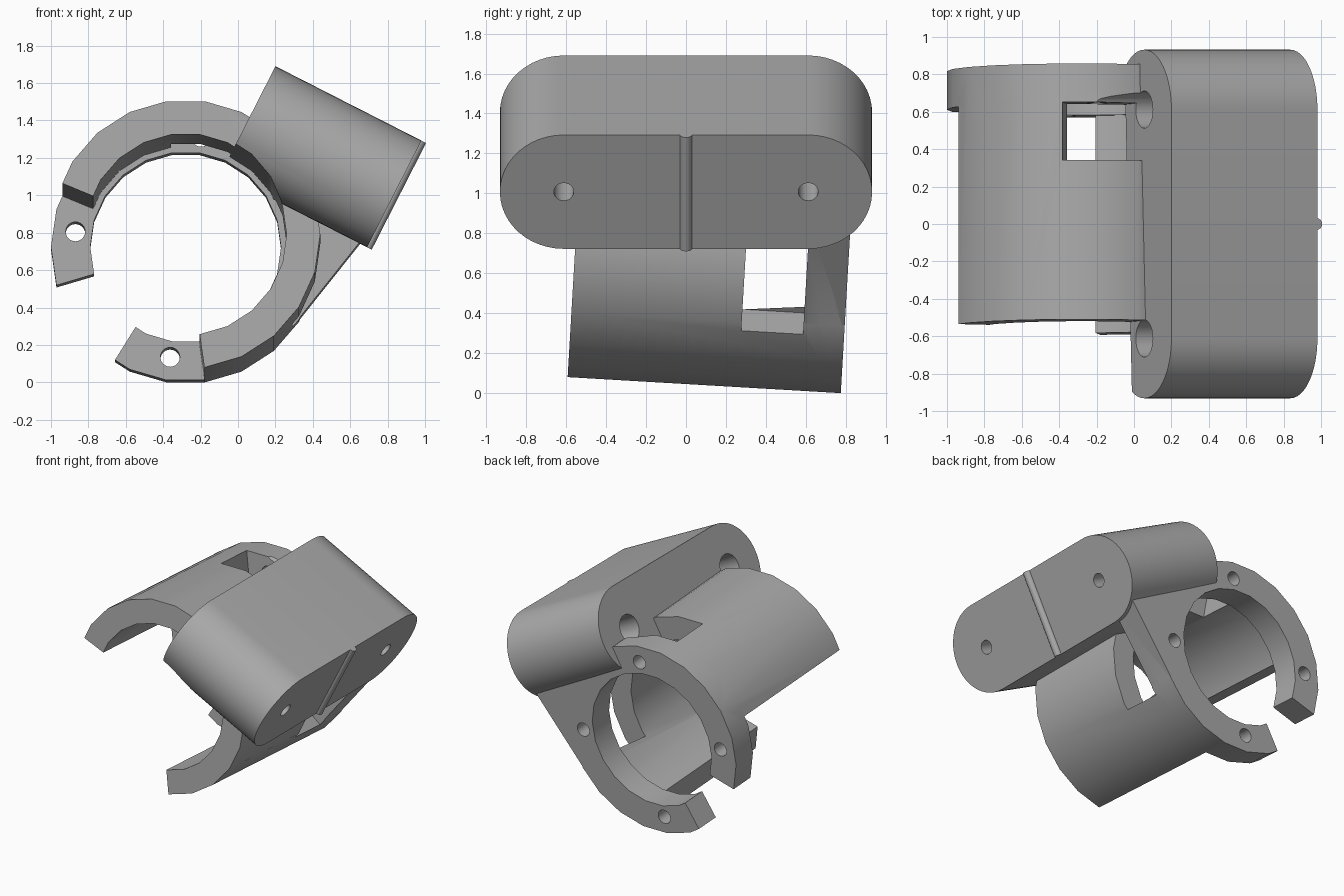
import bpy, bmesh, math
from mathutils import Matrix, Vector

cube = bpy.data.objects.get("Cube")
if cube:
    bpy.data.objects.remove(cube, do_unlink=True)

grey = bpy.data.materials.new("plain grey")
grey.use_nodes = True
grey.diffuse_color = (0.4, 0.4, 0.4, 1)
grey.node_tree.nodes["Principled BSDF"].inputs["Base Color"].default_value = (0.4, 0.4, 0.4, 1)

SIDES = 22
STEP = 360 / SIDES
# Clamp frame: axis along local y, tipped slightly down at the back
CLAMP = Matrix.Translation((-0.28, 0, 0.759)) @ Matrix.Rotation(math.radians(-3.35), 4, 'X')
# Block frame: local x along the screw holes, origin at the rear end centre
BLOCK = Matrix.Translation((0.055, 0, 1.405)) @ Matrix.Rotation(math.radians(27), 4, 'Y')
LENGTH, HALF, REACH = 0.876, 0.32, 0.612


def prism(name, outline, direction, frame):
    """Extrude a flat outline along a direction, placed in a frame."""
    bm = bmesh.new()
    face = bm.faces.new([bm.verts.new(p) for p in outline])
    ext = bmesh.ops.extrude_face_region(bm, geom=[face])
    moved = [v for v in ext["geom"] if isinstance(v, bmesh.types.BMVert)]
    bmesh.ops.translate(bm, verts=moved, vec=direction)
    bmesh.ops.recalc_face_normals(bm, faces=bm.faces)
    bm.transform(frame)
    mesh = bpy.data.meshes.new(name)
    bm.to_mesh(mesh)
    bm.free()
    mesh.materials.append(grey)
    obj = bpy.data.objects.new(name, mesh)
    bpy.context.collection.objects.link(obj)
    return obj


def facet_point(r, deg, y):
    """Point on the many-sided ring at any angle."""
    off = math.radians(deg % STEP - STEP / 2)
    d = r * math.cos(math.pi / SIDES) / math.cos(off)
    a = math.radians(deg)
    return Vector((d * math.cos(a), y, d * math.sin(a)))


def sector(name, r_in, r_out, a0, a1, y0, y1):
    """Part of a faceted ring between two angles."""
    inner = range(math.floor(a0 / STEP) + 1, math.ceil(a1 / STEP))
    angles = [a0] + [k * STEP for k in inner] + [a1]
    outline = [facet_point(r_out, a, y0) for a in angles]
    outline += [facet_point(r_in, a, y0) for a in reversed(angles)]
    return prism(name, outline, (0, y1 - y0, 0), CLAMP)


def rod(name, centre, radius, axis, frame, count=24):
    """Round rod from a centre point along one local axis vector."""
    turn = Vector((0, 0, 1)).rotation_difference(Vector(axis))
    ring = [2 * math.pi * k / count for k in range(count)]
    pts = [Vector(centre) + turn @ Vector((radius * math.cos(a), radius * math.sin(a), 0)) for a in ring]
    return prism(name, pts, axis, frame)


def combine(target, other, operation):
    mod = target.modifiers.new(operation, 'BOOLEAN')
    mod.operation, mod.solver, mod.object = operation, 'EXACT', other
    bpy.context.view_layer.objects.active = target
    bpy.ops.object.modifier_apply(modifier=mod.name)
    bpy.data.objects.remove(other, do_unlink=True)


# Rounded block that carries the two screws
outline = []
for side in (1, -1):
    for k in range(25):
        a = math.pi * k / 24
        outline.append((0, side * (REACH + HALF * math.sin(a)), side * HALF * math.cos(a)))
body = prism("clamp_mount", outline, (LENGTH, 0, 0), BLOCK)

# Tube bore also clears the corner of the block
bore = [facet_point(0.54, k * STEP, -1.3) for k in range(SIDES)]
combine(body, prism("bore", bore, (0, 2.6, 0), CLAMP), 'DIFFERENCE')

# Open tube with a side slot next to the flange
tube = sector("tube", 0.54, 0.72, -82, 157.5, -0.552, 0.7)
combine(tube, sector("slot", 0.4, 0.9, -37, 98.2, 0.302, 0.612), 'DIFFERENCE')
combine(body, tube, 'UNION')

# Rear flange and the brace from it to the block
flange = sector("flange", 0.51, 0.72, -122, 196.5, 0.612, 0.818)
corners = [(0.56, -0.44), (1.0, 0.113), (0.83, 0.28), (0.48, 0.53)]
brace = prism("brace", [(x, 0.612, z) for x, z in corners], (0, 0.206, 0), CLAMP)
combine(flange, brace, 'UNION')
combine(body, flange, 'UNION')

# Four flange holes
for k in range(4):
    a = math.radians(172 + 90 * k)
    hole = rod("hole", (0.595 * math.cos(a), 0.55, 0.595 * math.sin(a)), 0.052, (0, 0.4, 0), CLAMP)
    combine(body, hole, 'DIFFERENCE')

# Stepped screw holes, with clearance behind the block
for y in (-REACH, REACH):
    combine(body, rod("screw", (0.3, y, 0), 0.05, (0.8, 0, 0), BLOCK), 'DIFFERENCE')
    combine(body, rod("counterbore", (-0.6, y, 0), 0.1, (1.1, 0, 0), BLOCK), 'DIFFERENCE')

# Thin round rib across the front end of the block
rib = rod("end_rib", (LENGTH - 0.002, 0, -HALF), 0.03, (0, 0, 2 * HALF), BLOCK)

for obj in (body, rib):
    bpy.ops.object.select_all(action='DESELECT')
    obj.select_set(True)
    bpy.context.view_layer.objects.active = obj
    bpy.ops.object.shade_smooth_by_angle(angle=math.radians(30))
